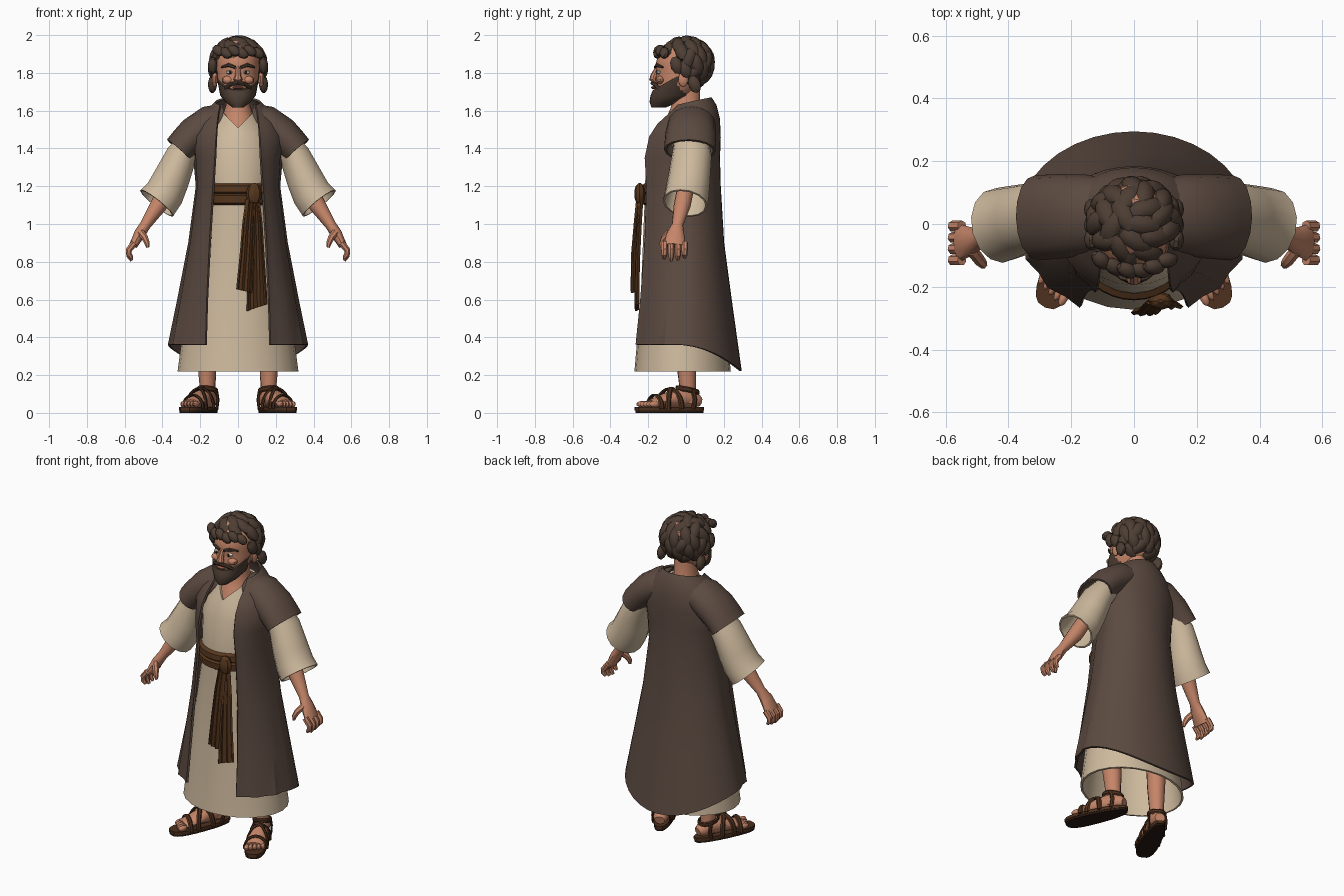
import bpy, math
from mathutils import Vector, Matrix

if "Cube" in bpy.data.objects:
    bpy.data.objects.remove(bpy.data.objects["Cube"])

X, Y, Z = Vector((1, 0, 0)), Vector((0, 1, 0)), Vector((0, 0, 1))
TAU = math.tau


def material(name, rgb):
    m = bpy.data.materials.new(name)
    m.diffuse_color = (*rgb, 1)
    m.use_nodes = True
    m.node_tree.nodes["Principled BSDF"].inputs["Base Color"].default_value = m.diffuse_color
    return m


COAT = material("coat brown", (0.105, 0.068, 0.052))
CREAM = material("cream cloth", (0.62, 0.49, 0.34))
SKIN = material("skin", (0.56, 0.235, 0.14))
BELT = material("belt brown", (0.095, 0.038, 0.013))
HAIR = material("hair brown", (0.075, 0.048, 0.034))
SANDAL = material("sandal leather", (0.075, 0.03, 0.013))
SOLE = material("dark sole", (0.022, 0.011, 0.006))
WHITE = material("eye white", (0.75, 0.7, 0.62))
LIP = material("lip", (0.36, 0.11, 0.075))


def loft(rings, closed=True, caps=True):
    """Skin a stack of rings; returns (verts, faces)."""
    n = len(rings[0])
    verts = [Vector(p) for r in rings for p in r]
    faces = []
    for i in range(len(rings) - 1):
        for j in range(n if closed else n - 1):
            k = (j + 1) % n
            faces.append((i * n + j, i * n + k, (i + 1) * n + k, (i + 1) * n + j))
    if closed and caps:
        faces.append(tuple(reversed(range(n))))
        faces.append(tuple(range(len(verts) - n, len(verts))))
    return verts, faces


def arc(z, rx, cy, rf, rb=None, n=24, a0=None, slope=0.0):
    """Horizontal oval; a0 leaves a gap at the front. Angle 0 is the front."""
    rb = rf if rb is None else rb
    pts = []
    for j in range(n if a0 is None else n + 1):
        t = TAU * j / n if a0 is None else a0 + (TAU - 2 * a0) * j / n
        c = math.cos(t)
        y = cy - (rf if c > 0 else rb) * c
        pts.append(Vector((rx * math.sin(t), y, z + slope * (y - cy))))
    return pts


def tube(path, ref=Y, n=10, caps=True):
    """Tube through (x, y, z, radius along ref, other radius)."""
    c = [Vector(p[:3]) for p in path]
    rings = []
    for i, p in enumerate(path):
        d = (c[min(i + 1, len(c) - 1)] - c[max(i - 1, 0)]).normalized()
        a = (ref - d * ref.dot(d)).normalized()
        b = d.cross(a)
        rings.append([c[i] + a * p[3] * math.cos(TAU * j / n) + b * p[4] * math.sin(TAU * j / n)
                      for j in range(n)])
    return loft(rings, True, caps)


def ball(M, n=10):
    rings = []
    for lat in (-80, -48, -16, 16, 48, 80):
        r, z = math.cos(math.radians(lat)), math.sin(math.radians(lat))
        rings.append([M @ Vector((r * math.cos(TAU * j / n), r * math.sin(TAU * j / n), z)) for j in range(n)])
    return loft(rings)


def blob(c, r, n=10):
    return ball(Matrix.Translation(c) @ Matrix.Diagonal((*r, 1)), n)


def build(name, parts, mat, mirror=False, solid=0, side=1, M=None, angle=35):
    verts, faces = [], []
    for v, f in parts:
        faces += [tuple(i + len(verts) for i in q) for q in f]
        verts += [M @ p for p in v] if M else v
    me = bpy.data.meshes.new(name)
    me.from_pydata(verts, [], faces)
    me.materials.append(mat)
    ob = bpy.data.objects.new(name, me)
    bpy.context.collection.objects.link(ob)
    if solid:
        s = ob.modifiers.new("thickness", 'SOLIDIFY')
        s.thickness, s.offset = solid, side
    if mirror:
        ob.modifiers.new("mirror", 'MIRROR').use_mirror_merge = False
    if solid or mirror:
        dg = bpy.context.evaluated_depsgraph_get()
        baked = bpy.data.meshes.new_from_object(ob.evaluated_get(dg))
        ob.modifiers.clear()
        ob.data = baked
    ob.data.shade_smooth()
    ob.data.set_sharp_from_angle(angle=math.radians(angle))


# Tunic with a V neckline
rings = [arc(*p) for p in ((.22, .32, -.018, .255), (.6, .27, -.02, .22), (1.1, .19, -.03, .19),
                           (1.2, .19, -.03, .19), (1.4, .2, -.015, .18), (1.48, .17, 0, .165))]
top = arc(1.61, .1, .01, .1)
for p in top:
    if p.y < .011:
        w = 1 - abs(p.x) / .1
        p.z -= .1 * w
        p.y -= .065 * w
build("tunic", [loft(rings + [top], caps=False)], CREAM, solid=.012, side=-1)

# Open coat, pleated at the front, with the hem dipping at the back
levels = [(.36, .36, 0, .29, .283, .165, 0), (.6, .31, 0, .272, .23, .158, 0),
          (.9, .252, 0, .257, .19, .143, 0), (1.2, .212, 0, .25, .172, .124, 0),
          (1.35, .225, 0, .245, .168, .115, 0), (1.46, .24, .01, .22, .162, .11, 0),
          (1.54, .205, .02, .19, .148, .106, .1), (1.60, .15, .02, .135, .13, .1, .2),
          (1.638, .112, .02, .1, .105, .09, .25)]
rings = []
for k, (z, rx, cy, rf, rb, xin, slope) in enumerate(levels):
    r = arc(z, rx, cy, rf, rb, 30, math.asin(xin / rx), slope)
    for j, p in enumerate(r):
        if k < 5 and j % 2 and (j < 6 or j > 24):
            p.x, p.y = p.x * .965, p.y * .965
        if k == 0:
            p.z -= .14 * max(0, (p.y + .05) / .335) ** 2
    rings.append(r)
build("coat", [loft(rings, closed=False)], COAT, solid=.012)
build("coat_shoulder", [tube([(.07, .03, 1.54, .1, .085), (.15, .03, 1.53, .115, .085),
                              (.23, .025, 1.475, .122, .083), (.275, .022, 1.43, .123, .078),
                              (.31, .02, 1.39, .124, .075)], n=16, caps=False)], COAT, True, .012)

# Sleeves, forearms and hands
build("sleeve", [tube([(.22, .03, 1.46, .09, .07), (.3, .03, 1.36, .105, .085), (.355, .015, 1.235, .112, .1),
                       (.39, .005, 1.16, .117, .107), (.43, -.005, 1.11, .12, .113)], n=14, caps=False)],
      CREAM, True, .01, -1)
build("forearm", [tube([(.34, .01, 1.25, .045, .045), (.42, -.02, 1.1, .045, .045), (.49, -.045, .995, .03, .029),
                        (.52, -.055, .95, .046, .03), (.555, -.06, .885, .06, .022)], n=12)], SKIN, True)
fingers = []
for i in range(4):
    y, d = -.115 + .036 * i, .012 * abs(i - 1.3)
    fingers.append(tube([(.548, y, .9, .018, .018), (.578, y, .862, .018, .017),
                         (.577, y, .83 + d / 2, .016, .015), (.562, y, .802 + d, .009, .009)], n=7))
fingers.append(tube([(.515, -.085, .955, .02, .02), (.492, -.115, .925, .019, .018),
                     (.48, -.128, .895, .015, .014), (.478, -.128, .875, .008, .008)], n=7))
build("fingers", fingers, SKIN, True)

# Belt with knot and hanging sash ends
rings = []
for z, o in ((1.1, 0), (1.112, .02), (1.15, .023), (1.16, .012), (1.17, .023), (1.202, .02), (1.214, 0)):
    full = arc(z, .182 + o, -.03, .19 + o, n=36)
    rings.append(full[-10:] + full[:11])
build("belt", [loft(rings, closed=False)], BELT)
build("belt_knot", [blob((.085, -.245, 1.16), (.042, .03, .058), 8)], BELT, angle=25)


def sash(rows, pleat=.014):
    return loft([[(x0 + (x1 - x0) * j / 6, y + pleat * (j % 2), z + drop * j / 6) for j in range(7)]
                 for z, x0, x1, y, drop in rows], closed=False)


build("sash_long", [sash([(.54, .045, .157, -.262, .035), (.8, .055, .142, -.258, 0), (1.0, .062, .13, -.248, 0),
                          (1.13, .06, .115, -.24, 0)])], BELT, solid=.012, angle=20)
build("sash_short", [sash([(.655, -.01, .075, -.282, -.02), (.85, .01, .085, -.278, 0),
                           (1.0, .022, .09, -.265, 0), (1.13, .04, .095, -.252, 0)])], BELT, solid=.012, angle=20)

# Neck with upper chest, head, nose and ears
build("neck", [loft([arc(*p) for p in ((1.42, .14, 0, .15), (1.5, .12, 0, .138), (1.57, .085, 0, .1),
                                       (1.63, .064, 0, .075), (1.78, .064, 0, .075))])], SKIN)
build("head", [loft([arc(*p) for p in ((1.64, .05, -.1, .065), (1.68, .085, -.07, .098), (1.74, .104, -.04, .123),
                                       (1.78, .112, -.025, .134), (1.81, .112, -.02, .136), (1.84, .115, -.015, .147),
                                       (1.88, .113, -.01, .142), (1.93, .1, 0, .125), (1.97, .05, 0, .08))])], SKIN)
build("nose", [tube([(0, -.152, 1.83, .012, .01), (0, -.17, 1.785, .016, .018), (0, -.177, 1.766, .024, .018),
                     (0, -.165, 1.752, .018, .01)], X, 8)], SKIN)
build("ear_and_cheek", [blob((.123, -.015, 1.765), (.016, .028, .04)),
                        blob((.055, -.135, 1.762), (.032, .025, .022))], SKIN, True)

# Eyes, brows, mouth and beard
build("eye", [blob((.044, -.143, 1.803), (.021, .014, .011))], WHITE, True)
build("pupil", [blob((.042, -.154, 1.803), (.008, .006, .009), 8)], SOLE, True)
build("brow", [tube([(.014, -.164, 1.829, .008, .006), (.05, -.156, 1.842, .01, .008),
                     (.088, -.122, 1.83, .005, .004)], Z, 6)], HAIR, True)
build("lips", [blob((0, -.172, 1.722), (.03, .014, .008))], LIP)
build("moustache", [tube([(0, -.177, 1.745, .01, .012), (.035, -.168, 1.742, .011, .013),
                          (.062, -.147, 1.722, .011, .012), (.075, -.13, 1.695, .006, .006)], Z, 8)], HAIR, True)
rings = [arc(*p) for p in ((1.617, .03, -.145, .038), (1.645, .066, -.115, .078), (1.68, .094, -.08, .108))]
rim = arc(1.708, .113, -.05, .126)
for p in rim:
    p.z += min(.075, .075 * (p.y + .176) / .13)
build("beard", [loft(rings + [rim])], HAIR)

# Hair: base cap, swept locks around it, and a fringe
locks = [blob((0, .025, 1.85), (.135, .12, .125), 16)]


def lock(c, u, l, w, h, swirl):
    t = -Z + Z.cross(u) * swirl + X * .3
    t = (t - u * t.dot(u)).normalized()
    s = u.cross(t)
    R = Matrix((t * l, s * w, u * h)).transposed().to_4x4()
    return ball(Matrix.Translation(c) @ R, 9)


N = 56
for i in range(N):
    h = 1 - 2 * (i + .5) / N
    a, r = i * 2.39996, math.sqrt(1 - h * h)
    u = Vector((r * math.cos(a), r * math.sin(a), h))
    if h < -.85 or (u.y < -.3 and h < .42) or (h < -.1 and u.y < .15):
        continue
    c = Vector((u.x * .13, u.y * .128, 1.85 + u.z * .122))
    locks.append(lock(c, u, .062, .036, .027, .5 if i % 3 else -.4))
for i in range(6):
    x = -.105 + .042 * i
    u = Vector((x * 4, -.8, .45)).normalized()
    locks.append(lock(Vector((x, -.148 + 3 * x * x, 1.918 - .012 * (i % 2))), u, .04, .028, .024, .9))
for s in (-1, 1):
    for y, z in ((-.05, 1.84), (.045, 1.74), (-.005, 1.82)):
        locks.append(lock(Vector((s * .135, y, z)), Vector((s, -.1, 0)).normalized(), .05, .034, .024, .3 * s))
build("hair", locks, HAIR, angle=40)

# Legs, feet and toes, turned outward
FOOT = Matrix.Translation((.165, 0, 0)) @ Matrix.Rotation(math.radians(24), 4, 'Z')
build("leg", [tube([(0, .015, .05, .042, .045), (0, .01, .13, .041, .044), (0, 0, .3, .052, .057),
                    (0, 0, .5, .06, .065)], X, 12)], SKIN, True, M=FOOT)
feet = [tube([(0, .08, .06, .03, .026), (0, .055, .066, .042, .04), (0, 0, .082, .045, .055),
              (0, -.08, .075, .05, .045), (0, -.16, .058, .055, .03), (0, -.21, .05, .05, .02)], X, 12)]
for i in range(5):
    feet.append(blob((-.042 + .022 * i, -.237 + .009 * i, .046), (.015 if i == 0 else .012, .032, .017), 8))
build("foot", feet, SKIN, True, M=FOOT)

# Sandals: sole, footbed and straps


def outline(z, grow=0.0):
    pts = []
    for j in range(24):
        s, c = math.sin(TAU * j / 24), math.cos(TAU * j / 24)
        w = (.055 + grow) * (1 + .2 * c)
        pts.append((w * math.copysign(abs(s) ** .7, s), -.095 - (.193 + grow) * math.copysign(abs(c) ** .85, c), z))
    return pts


def strap(y, k, hw, h):
    a = [math.pi * j / 12 for j in range(13)]
    return tube([(hw * math.cos(t), y + k * math.cos(t), .02 + h * math.sin(t), .015, .007) for t in a], Y, 6)


build("sandal_sole", [loft([outline(0), outline(.012)])], SOLE, True, M=FOOT)
build("sandal_footbed", [loft([outline(.012, .003), outline(.03, .003)])], SANDAL, True, M=FOOT)
ankle = [(.05 * math.cos(TAU * j / 16), .008 + .06 * math.sin(TAU * j / 16),
          .12 - .012 * math.sin(TAU * j / 16), .014, .006) for j in range(17)]
build("sandal_straps", [strap(-.18, .012, .065, .075), strap(-.095, .045, .06, .108), strap(-.085, -.045, .06, .112),
                        tube(ankle, Z, 6), tube([(.05, .02, .02, .013, .006), (.052, .03, .07, .013, .006),
                                                 (.048, .02, .12, .013, .006)], Y, 6),
                        tube([(-.05, .02, .02, .013, .006), (-.052, .03, .07, .013, .006),
                              (-.048, .02, .12, .013, .006)], Y, 6)], SANDAL, True, M=FOOT)
